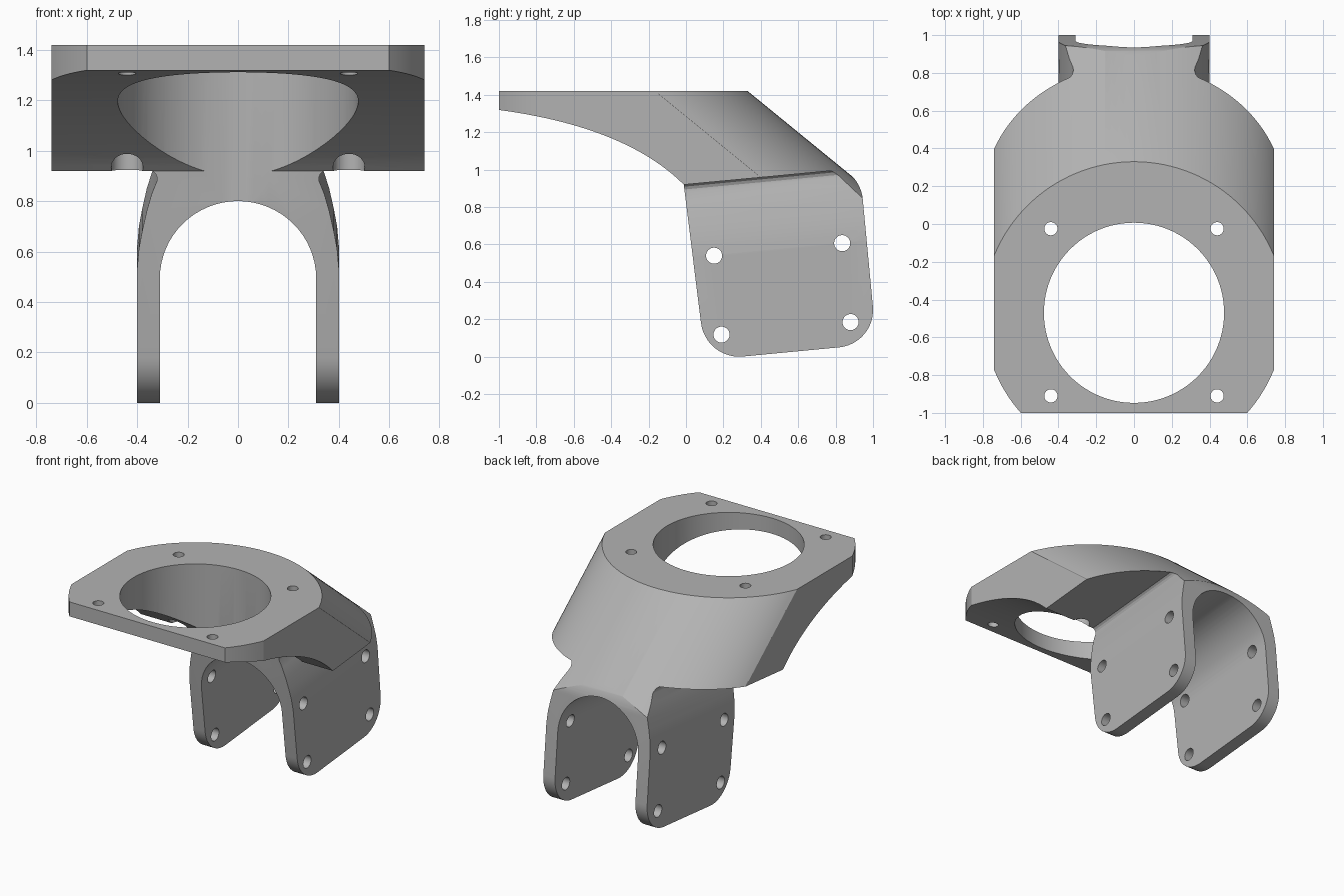
import bpy, bmesh, math
from mathutils import Vector

if "Cube" in bpy.data.objects:
    bpy.data.objects.remove(bpy.data.objects["Cube"], do_unlink=True)

TILT = 0.095      # rise of the leg bracket towards the back
TOP = 1.42
RING_Y = -0.47    # centre of the mounting ring

grey = bpy.data.materials.new("plain grey")
grey.use_nodes = True
grey.diffuse_color = (0.45, 0.45, 0.45, 1)
grey.node_tree.nodes["Principled BSDF"].inputs["Base Color"].default_value = (0.45, 0.45, 0.45, 1)


def loft(name, start, end):
    """Closed solid between two matching outlines."""
    bm = bmesh.new()
    a = [bm.verts.new(p) for p in start]
    b = [bm.verts.new(p) for p in end]
    n = len(a)
    bm.faces.new(a)
    bm.faces.new(b[::-1])
    for i in range(n):
        j = (i + 1) % n
        bm.faces.new((a[i], b[i], b[j], a[j]))
    bmesh.ops.recalc_face_normals(bm, faces=bm.faces)
    mesh = bpy.data.meshes.new(name)
    bm.to_mesh(mesh)
    bm.free()
    mesh.materials.append(grey)
    obj = bpy.data.objects.new(name, mesh)
    bpy.context.collection.objects.link(obj)
    return obj


def side_slab(name, outline, half):
    """Side outline (y, z) extruded across x."""
    return loft(name, [(-half, y, z) for y, z in outline], [(half, y, z) for y, z in outline])


def circle(u, v, r, n):
    return [(u + r * math.cos(2 * math.pi * i / n), v + r * math.sin(2 * math.pi * i / n)) for i in range(n)]


def upright_hole(x, y, r, low, high, n=32):
    c = circle(x, y, r, n)
    return loft("hole_cutter", [(u, v, low) for u, v in c], [(u, v, high) for u, v in c])


def combine(obj, tool, operation):
    mod = obj.modifiers.new(operation.lower(), "BOOLEAN")
    mod.operation, mod.object, mod.solver = operation, tool, "EXACT"
    bpy.context.view_layer.update()
    result = obj.evaluated_get(bpy.context.evaluated_depsgraph_get())
    mesh = bpy.data.meshes.new_from_object(result)
    obj.modifiers.clear()
    obj.data = mesh
    bpy.data.objects.remove(tool, do_unlink=True)


def rounded(corners, steps=12):
    """Outline from (y, z, trim) corners, each rounded by a tangent arc."""
    out = []
    for i, (y, z, trim) in enumerate(corners):
        p = Vector((y, z))
        if not trim:
            out.append((y, z))
            continue
        a = (Vector(corners[i - 1][:2]) - p).normalized()
        b = (Vector(corners[(i + 1) % len(corners)][:2]) - p).normalized()
        half = a.angle(b) / 2
        r = trim * math.tan(half)
        centre = p + (a + b).normalized() * (trim / math.cos(half))
        s, e = p + a * trim - centre, p + b * trim - centre
        sweep = s.angle(e)
        for k in range(steps + 1):
            t = k / steps
            q = (s * math.sin((1 - t) * sweep) + e * math.sin(t * sweep)) / math.sin(sweep)
            out.append(tuple(centre + q.normalized() * r))
    return out


# Head slab: flat top, hollow curved underside, tilted rear underside
p0, p1, p2 = Vector((-1.02, 1.322)), Vector((-0.324, 1.232)), Vector((-0.012, 0.92))
under = [tuple(p0 * (1 - t) ** 2 + p1 * 2 * t * (1 - t) + p2 * t * t) for t in [i / 24 for i in range(25)]]
head = side_slab("bracket_body", [(-1.02, 1.5)] + under + [(1.3, 0.92 + 1.3 * TILT), (1.3, 1.5)], 0.9)

# Leg fork: arch cross-section swept along the tilted axis
half = [(0.31, -0.3), (0.4, -0.3), (0.4, 0.53), (0.393, 0.61), (0.38, 0.68), (0.362, 0.76),
        (0.342, 0.83), (0.322, 0.88), (0.321, 0.895), (0.327, 0.91), (0.345, 0.925), (0.345, 1.3)]
arch = [(0.31 * math.cos(a), 0.49 + 0.31 * math.sin(a)) for a in [math.pi * i / 32 for i in range(33)]]
section = half + [(-x, h) for x, h in half[::-1]] + arch[::-1]
fork = loft("fork", [(x, -0.3, h - 0.3 * TILT) for x, h in section],
            [(x, 1.2, h + 1.2 * TILT) for x, h in section])
leg_side = rounded([(-0.012, 0.92, 0), (0.105, -0.018, 0.2), (1.018, 0.069, 0.2),
                    (0.937, 0.927, 0.085), (0.63, 1.178, 0), (0.1, 1.15, 0)])
combine(fork, side_slab("leg_outline", leg_side, 0.6), "INTERSECT")
combine(head, fork, "UNION")

# Outer envelope: round plate with trimmed sides, its back half raked backwards
edge = math.acos(0.74 / 0.8)
nose = math.asin(0.53 / 0.8)
back = [edge + (math.pi - 2 * edge) * i / 48 for i in range(49)]
corner = [math.pi + edge + (nose - edge) * i / 8 for i in range(9)]
angles = back + corner + [3 * math.pi - a for a in corner[::-1]]
plan = [(0.8 * math.cos(a), RING_Y + 0.8 * math.sin(a)) for a in angles]
DROP = 1.6
envelope = loft("envelope", [(x, y, TOP) for x, y in plan],
                [(x, y + (DROP * 1.225 if y > RING_Y else 0), TOP - DROP) for x, y in plan])
combine(head, envelope, "INTERSECT")

# Large opening, plate screw holes and head recesses
combine(head, upright_hole(0, RING_Y, 0.477, 0.3, 1.6, 96), "DIFFERENCE")
for x in (-0.44, 0.44):
    for y in (-0.91, -0.025):
        combine(head, upright_hole(x, y, 0.035, 0.86, 1.6), "DIFFERENCE")
    combine(head, upright_hole(x, -0.025, 0.063, 0.86, 1.32), "DIFFERENCE")

# Screw holes through both legs
for y, z in ((0.15, 0.54), (0.835, 0.607), (0.19, 0.118), (0.88, 0.185)):
    combine(head, side_slab("leg_hole_cutter", circle(y, z, 0.043, 32), 0.7), "DIFFERENCE")

# Smooth the curves, keep the edges
bpy.ops.object.select_all(action="DESELECT")
head.select_set(True)
bpy.context.view_layer.objects.active = head
bpy.ops.object.shade_smooth_by_angle(angle=math.radians(20))
